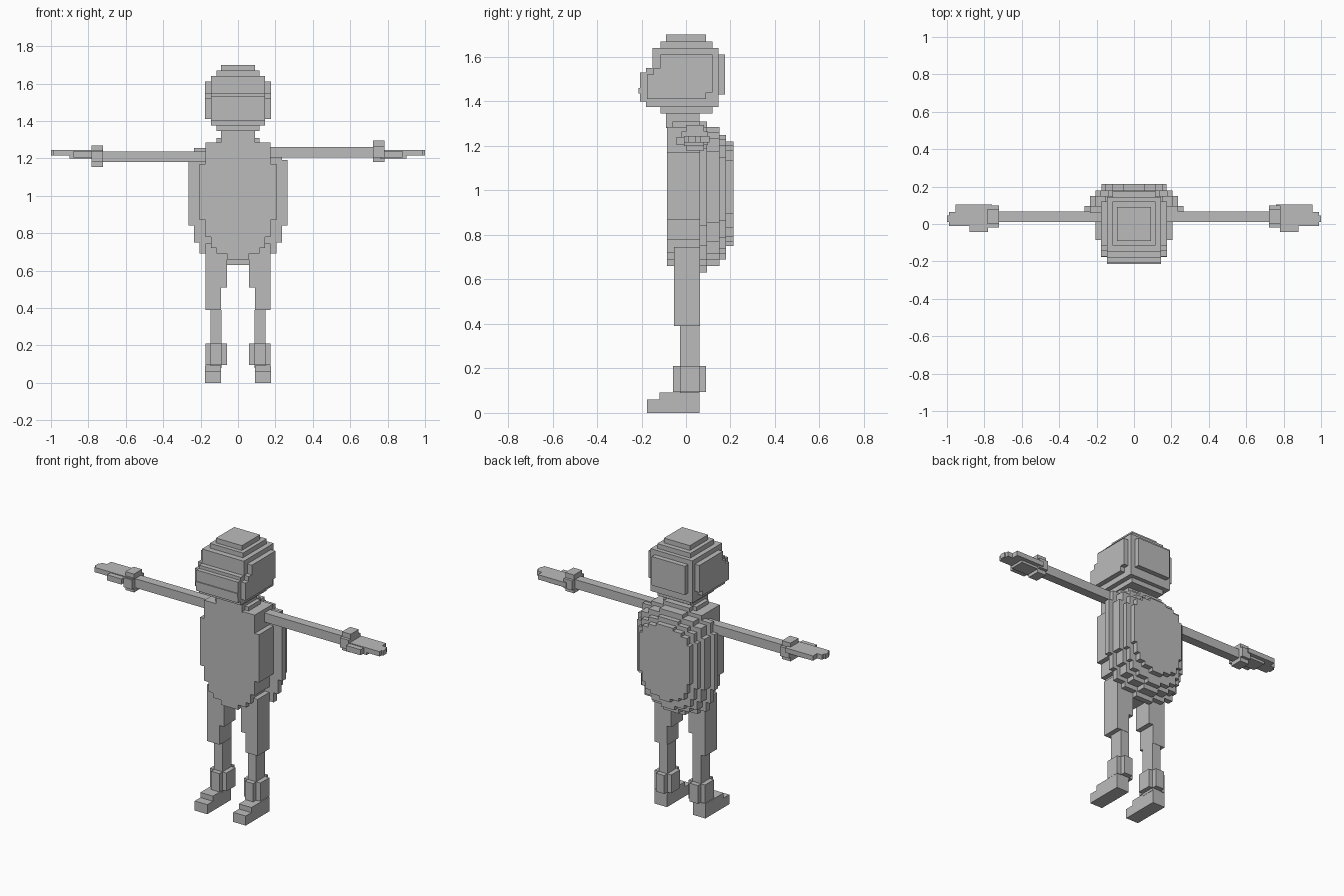
import bpy, bmesh

grey = bpy.data.materials.new("plain grey")
grey.diffuse_color = (0.5, 0.5, 0.5, 1)


def finish(name, bm):
    bmesh.ops.recalc_face_normals(bm, faces=bm.faces)
    me = bpy.data.meshes.new(name)
    bm.to_mesh(me)
    bm.free()
    me.materials.append(grey)
    ob = bpy.data.objects.new(name, me)
    bpy.context.collection.objects.link(ob)
    return ob


def boxes(name, items, side=1, dz=0):
    """Join axis-aligned blocks (x0, x1, y0, y1, z0, z1); side -1 mirrors in x."""
    bm = bmesh.new()
    for x0, x1, y0, y1, z0, z1 in items:
        vs = bmesh.ops.create_cube(bm, size=1)["verts"]
        for v in vs:
            v.co.x = side * (x1 if v.co.x > 0 else x0)
            v.co.y = y1 if v.co.y > 0 else y0
            v.co.z = (z1 if v.co.z > 0 else z0) + dz
    return finish(name, bm)


def slab(name, rows, y0, y1):
    """Stepped symmetric outline from rows (z0, z1, half width), extruded along y."""
    right = []
    for z0, z1, h in rows:
        right += [(h, z0), (h, z1)]
    outline = right + [(-x, z) for x, z in reversed(right)]
    bm = bmesh.new()
    face = bm.faces.new([bm.verts.new((x, y0, z)) for x, z in outline])
    out = bmesh.ops.extrude_face_region(bm, geom=[face])["geom"]
    for v in out:
        if isinstance(v, bmesh.types.BMVert):
            v.co.y = y1
    return finish(name, bm)


# Flat belly block
slab("torso", [(.66, .69, .06), (.69, .72, .115), (.72, .78, .145),
               (.78, .87, .175), (.87, 1.17, .205), (1.17, 1.285, .175)], -.085, .06)

# Domed back, four shrinking stepped layers
dome = [(.63, .66, .06), (.66, .69, .145), (.69, .75, .205), (.75, .84, .235),
        (.84, 1.19, .265), (1.19, 1.255, .235), (1.255, 1.285, .175), (1.285, 1.31, .09)]
for i, (b, t, w, y0, y1) in enumerate([(.63, 1.31, .265, .06, .095), (.66, 1.285, .235, .095, .15),
                                       (.69, 1.25, .205, .15, .18), (.75, 1.22, .175, .18, .213)]):
    k = (t - b) / (1.31 - .63)
    rows = [(b + (z0 - .63) * k, b + (z1 - .63) * k, h * w / .265) for z0, z1, h in dome]
    slab("shell_layer_%d" % (i + 1), rows, y0, y1)

# Neck and head
boxes("neck", [(-.09, .09, -.09, .06, 1.28, 1.345), (-.115, .115, -.06, .06, 1.285, 1.31)])
boxes("head", [
    (-.145, .145, -.15, .145, 1.375, 1.64),
    (-.115, .115, -.115, .12, 1.345, 1.375),
    (-.115, .115, -.115, .12, 1.64, 1.67),
    (-.09, .09, -.09, .09, 1.67, 1.70),
    (-.115, .115, .145, .176, 1.43, 1.61)])
boxes("face", [
    (-.145, .145, -.18, -.15, 1.375, 1.55),
    (-.145, .145, -.207, -.18, 1.40, 1.53),
    (-.145, .145, -.213, -.207, 1.435, 1.46)])

for s, side in ((1, "right"), (-1, "left")):
    # Cheek plates on the head sides
    boxes(side + "_cheek", [(.145, .176, -.175, .09, 1.41, 1.52),
                            (.145, .176, -.145, .12, 1.44, 1.55),
                            (.145, .176, -.115, .12, 1.55, 1.61)], s)
    # Arm and cuff; one arm sits slightly lower
    dz = 0 if s > 0 else -.025
    boxes(side + "_arm", [(.17, .78, .012, .068, 1.205, 1.262)], s, dz)
    boxes(side + "_cuff", [(.722, .782, .0, .08, 1.18, 1.295),
                           (.722, .782, -.02, .098, 1.205, 1.265)], s, dz)
    # Flat hand with stepped fingertips
    boxes(side + "_hand", [(.725, .92, -.01, .08, 1.215, 1.245),
                           (.76, .955, .06, .105, 1.215, 1.245),
                           (.92, .99, -.01, .065, 1.215, 1.245),
                           (.99, 1.0, .01, .045, 1.215, 1.245),
                           (.78, .88, -.042, -.01, 1.205, 1.24),
                           (.76, .90, -.01, .08, 1.20, 1.215)], s)
    # Leg
    boxes(side + "_thigh", [(.06, .175, -.055, .062, .51, .745),
                            (.09, .175, -.055, .062, .39, .51)], s)
    boxes(side + "_shin", [(.088, .146, -.028, .06, .08, .39)], s)
    boxes(side + "_ankle", [(.06, .175, -.028, .06, .095, .21),
                            (.088, .146, -.058, .09, .095, .21)], s)
    boxes(side + "_foot", [(.09, .177, -.12, .06, 0, .092),
                           (.09, .177, -.176, -.12, 0, .06)], s)
